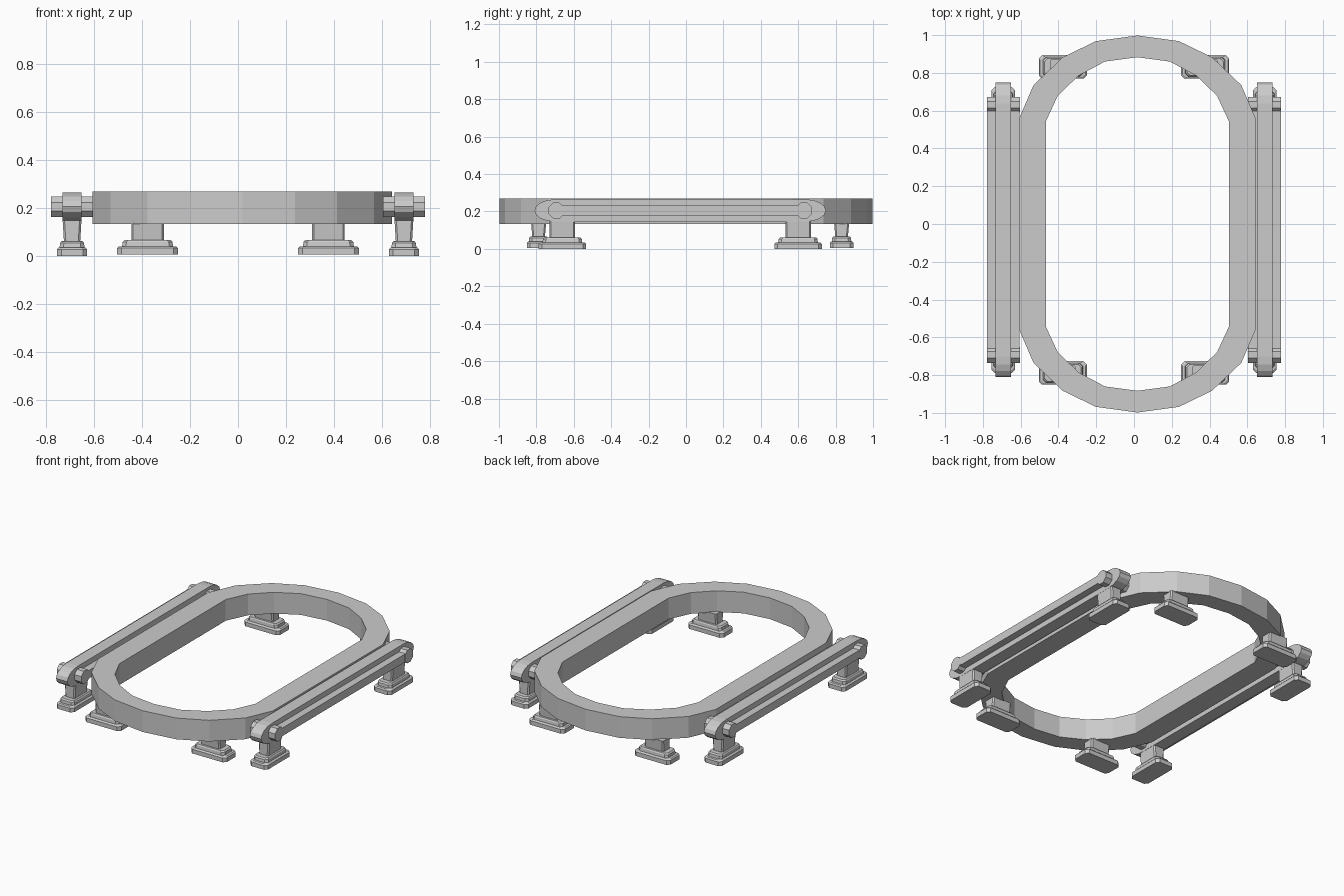
import bpy, bmesh
from math import cos, sin, pi, radians
from mathutils import Matrix

if "Cube" in bpy.data.objects:
    bpy.data.objects.remove(bpy.data.objects["Cube"])


def finish(name, bm):
    bmesh.ops.recalc_face_normals(bm, faces=bm.faces[:])
    me = bpy.data.meshes.new(name)
    bm.to_mesh(me)
    bm.free()
    ob = bpy.data.objects.new(name, me)
    bpy.context.collection.objects.link(ob)
    return ob


def loft(bm, loops, closed=False):
    """Skin a list of point loops; cap the ends unless closed."""
    rings = [[bm.verts.new(p) for p in loop] for loop in loops]
    n = len(rings[0])
    pairs = list(zip(rings, rings[1:]))
    if closed:
        pairs.append((rings[-1], rings[0]))
    for a, b in pairs:
        for i in range(n):
            j = (i + 1) % n
            bm.faces.new((a[i], a[j], b[j], b[i]))
    if not closed:
        bm.faces.new(rings[0][::-1])
        bm.faces.new(rings[-1])


def oval(quarter):
    """Mirror one quarter outline into a full symmetrical loop."""
    right = quarter + [(x, -y) for x, y in reversed(quarter)]
    return right + [(-x, y) for x, y in reversed(right) if x > 0]


def chamfered(z, hx, hy, c):
    return [(hx, c - hy, z), (hx, hy - c, z), (hx - c, hy, z), (c - hx, hy, z),
            (-hx, hy - c, z), (-hx, c - hy, z), (c - hx, -hy, z), (hx - c, -hy, z)]


def foot(name, x, y, angle, top, z0=0.0):
    """Stepped pedestal: base plate, upper plate and post."""
    bm = bmesh.new()
    loft(bm, [chamfered(z0, .063, .127, .018), chamfered(z0 + .027, .063, .127, .018),
              chamfered(z0 + .034, .056, .120, .018), chamfered(z0 + .035, .052, .106, .016),
              chamfered(z0 + .053, .050, .104, .016), chamfered(z0 + .061, .045, .096, .016),
              chamfered(z0 + .062, .034, .068, .008), chamfered(top, .040, .068, .008)])
    bmesh.ops.transform(bm, verts=bm.verts[:],
                        matrix=Matrix.Translation((x, y, 0)) @ Matrix.Rotation(angle, 4, 'Z'))
    return finish(name, bm)


# Oval ring frame
outer = oval([(0, .998), (.22, .968), (.395, .883), (.55, .735), (.625, .562)])
inner = oval([(0, .883), (.172, .86), (.312, .785), (.422, .678), (.485, .542)])
cx = .018


def level(pts, z):
    return [(x + cx, y, z) for x, y in pts]


bm = bmesh.new()
loft(bm, [level(outer, .132), level(outer, .269), level(inner, .269), level(inner, .132)], closed=True)
finish("ring_frame", bm)

# Ring feet, turned across the frame
for sx, side in ((-1, "left"), (1, "right")):
    for y, end in ((.832, "back"), (-.788, "front")):
        foot(f"ring_foot_{side}_{end}", sx * .377, y, radians(90), .137, .005)


def extrude_x(name, x, half, profile):
    bm = bmesh.new()
    loft(bm, [[(x + s * half, y, z) for y, z in profile] for s in (-1, 1)])
    return finish(name, bm)


# Side arms: central bar with rounded ends, cross rail, end pins and feet
mid_y, mid_z = -.031, .205
angles = [radians(-90 + 22.5 * i) for i in range(9)]
end_cap = [(.67 + .109 * cos(a), .060 * sin(a)) for a in angles]
bar = [(mid_y + y, mid_z + z) for y, z in end_cap]
bar += [(mid_y - y, mid_z - z) for y, z in end_cap]
rail = [(mid_y + y, mid_z + z) for y, z in ((-.66, -.026), (.66, -.026), (.66, .026), (-.66, .026))]
for sx, side in ((-1, "left"), (1, "right")):
    x = sx * .692
    extrude_x(f"arm_bar_{side}", x, .040, bar)
    extrude_x(f"arm_rail_{side}", x, .086, rail)
    for sy, end in ((-1, "front"), (1, "back")):
        r = .042 / cos(pi / 8)
        pin = [(mid_y + sy * .662 + r * cos(pi / 8 + i * pi / 4),
                mid_z + r * sin(pi / 8 + i * pi / 4)) for i in range(8)]
        extrude_x(f"arm_pin_{side}_{end}", x, .0875, pin)
        foot(f"arm_foot_{side}_{end}", x, mid_y + sy * .63, 0, .16)
